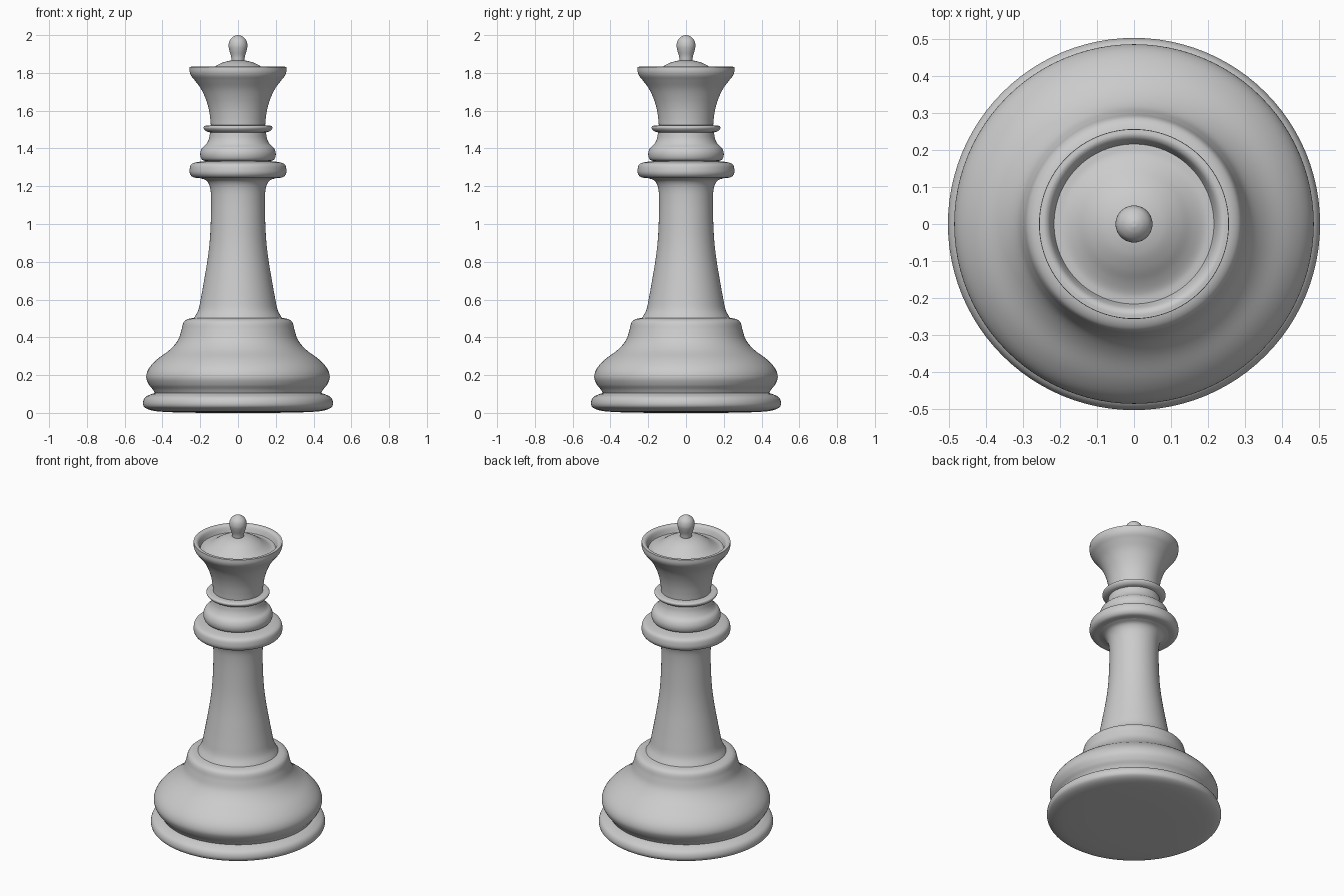
import bpy, bmesh, math
from mathutils import Vector

if "Cube" in bpy.data.objects:
    bpy.data.objects.remove(bpy.data.objects["Cube"])

SEG = 96


def smooth_path(pts, steps=5):
    """Centripetal-like spline through (radius, height) points."""
    p = [Vector(q) for q in pts]
    p = [2 * p[0] - p[1]] + p + [2 * p[-1] - p[-2]]
    out = []
    for i in range(1, len(p) - 2):
        a, b, c, d = p[i - 1:i + 3]
        length = (c - b).length
        # limit tangents to the local span so uneven spacing does not overshoot
        t0 = (c - a).normalized() * length
        t1 = (d - b).normalized() * length
        for s in range(steps):
            t = s / steps
            out.append((2*t**3 - 3*t**2 + 1) * b + (t**3 - 2*t**2 + t) * t0
                       + (3*t**2 - 2*t**3) * c + (t**3 - t**2) * t1)
    out.append(p[-2])
    return out


def lathe(name, pts):
    """Revolve a profile, listed from bottom to top, about z."""
    bm = bmesh.new()
    path = [bm.verts.new((max(q.x, 0), 0, q.y)) for q in smooth_path(pts)]
    edges = [bm.edges.new(e) for e in zip(path, path[1:])]
    bmesh.ops.spin(bm, geom=path + edges, cent=(0, 0, 0), axis=(0, 0, 1),
                   angle=math.tau, steps=SEG, use_duplicate=False)
    bmesh.ops.remove_doubles(bm, verts=bm.verts[:], dist=1e-5)
    # face the surface to the profile's right-hand (outer) side
    bm.normal_update()
    flow = sum(f.normal.dot(Vector((f.calc_center_median().x,
               f.calc_center_median().y, 0))) * f.calc_area() for f in bm.faces)
    if flow < 0:
        bmesh.ops.reverse_faces(bm, faces=bm.faces[:])
    mesh = bpy.data.meshes.new(name)
    bm.to_mesh(mesh)
    bm.free()
    ob = bpy.data.objects.new(name, mesh)
    bpy.context.collection.objects.link(ob)
    bpy.ops.object.select_all(action='DESELECT')
    bpy.context.view_layer.objects.active = ob
    ob.select_set(True)
    bpy.ops.object.shade_smooth_by_angle(angle=math.radians(40))


# Foot disc with rounded rim
lathe("foot", [(0, 0), (.25, .001), (.40, .006), (.46, .014), (.495, .03),
               (.503, .052), (.493, .08), (.465, .097), (.44, .105)])
# Bulging bell and shoulder
lathe("bell", [(.44, .105), (.452, .125), (.472, .15), (.486, .19),
               (.472, .235), (.43, .282), (.36, .335), (.318, .385),
               (.299, .44), (.288, .48), (.268, .496), (.232, .503)])
# Tapered stem flaring into the collar
lathe("stem", [(.232, .503), (.21, .545), (.198, .60), (.178, .71),
               (.16, .82), (.149, .92), (.143, 1.05), (.143, 1.15),
               (.15, 1.20), (.168, 1.23), (.20, 1.243)])
# Collar rings
lathe("collar", [(.20, 1.243), (.238, 1.248), (.254, 1.265), (.256, 1.29),
                 (.248, 1.315), (.225, 1.326), (.17, 1.333)])
lathe("middle_ring", [(.17, 1.333), (.192, 1.342), (.2, 1.372),
                      (.19, 1.402), (.168, 1.423), (.154, 1.45),
                      (.148, 1.485)])
lathe("upper_ring", [(.148, 1.485), (.168, 1.491), (.182, 1.507),
                     (.178, 1.518), (.144, 1.523)])
# Flared crown cup
lathe("crown", [(.144, 1.523), (.147, 1.56), (.155, 1.61), (.17, 1.66),
                (.195, 1.714), (.23, 1.762), (.248, 1.785), (.256, 1.806),
                (.256, 1.832)])
# Flat rim, recess and dome
lathe("crown_rim", [(.256, 1.832), (.24, 1.832), (.228, 1.822), (.216, 1.79)])
lathe("crown_dome", [(.216, 1.79), (.19, 1.793), (.16, 1.808), (.125, 1.832),
                     (.09, 1.851), (.06, 1.861), (.034, 1.866)])
# Teardrop finial
lathe("finial", [(.034, 1.866), (.037, 1.89), (.046, 1.92), (.05, 1.945),
                 (.044, 1.972), (.028, 1.99), (.01, 1.999), (0, 2.0)])

# Rim and dome face upward
for name in ("crown_rim", "crown_dome"):
    me = bpy.data.objects[name].data
    if sum(p.normal.z * p.area for p in me.polygons) < 0:
        me.flip_normals()
